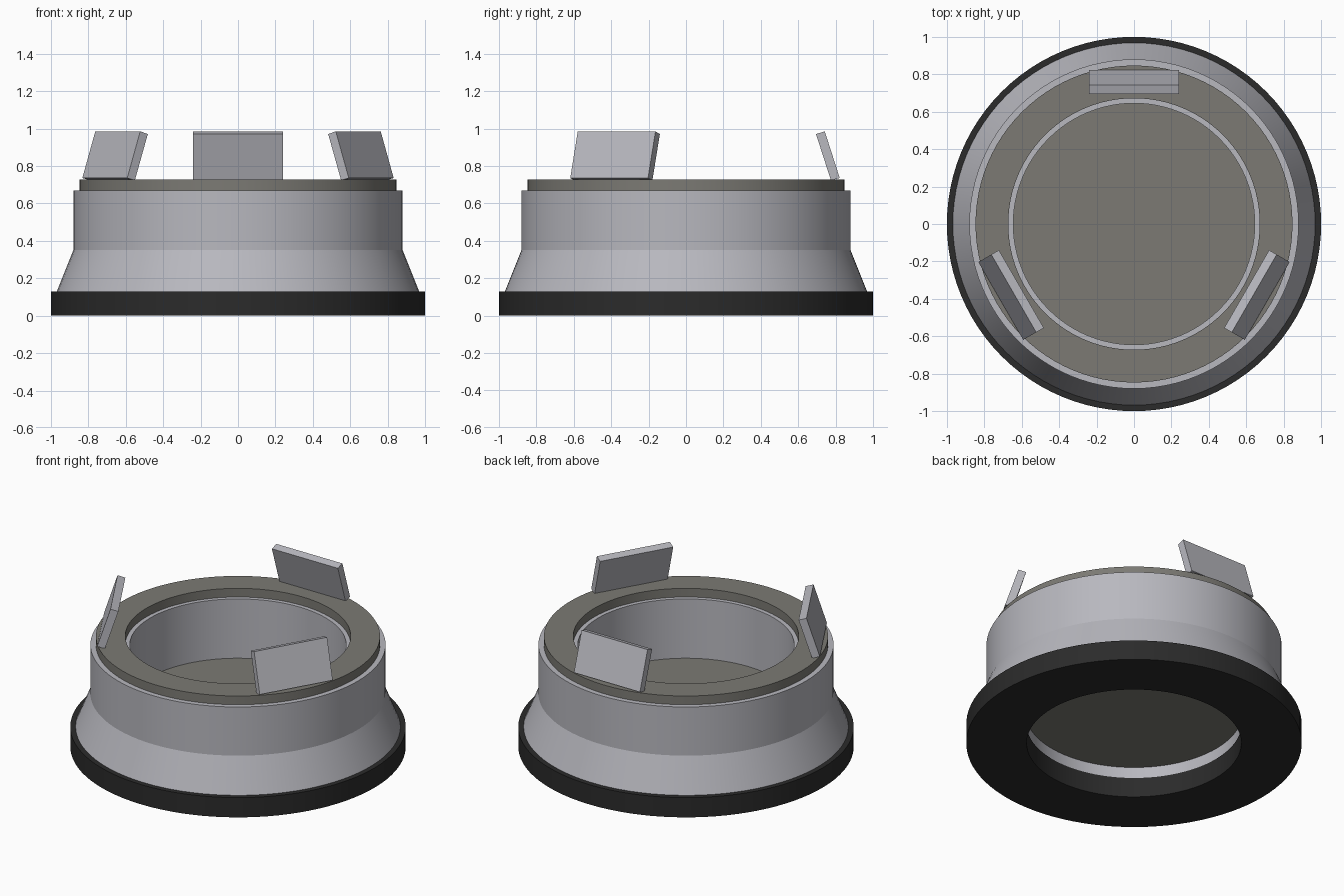
import bpy
import bmesh
from math import radians, cos, sin, tau

cube = bpy.data.objects.get("Cube")
if cube:
    bpy.data.objects.remove(cube, do_unlink=True)

SEGMENTS = 96


def make_material(name, rgb):
    mat = bpy.data.materials.new(name)
    mat.use_nodes = True
    color = (*rgb, 1.0)
    mat.diffuse_color = color
    mat.node_tree.nodes["Principled BSDF"].inputs["Base Color"].default_value = color
    return mat


def finish(name, bm, mat):
    bmesh.ops.recalc_face_normals(bm, faces=bm.faces)
    mesh = bpy.data.meshes.new(name)
    bm.to_mesh(mesh)
    bm.free()
    mesh.materials.append(mat)
    obj = bpy.data.objects.new(name, mesh)
    bpy.context.collection.objects.link(obj)
    return obj


def smooth(obj):
    bpy.ops.object.select_all(action="DESELECT")
    obj.select_set(True)
    bpy.context.view_layer.objects.active = obj
    bpy.ops.object.shade_smooth_by_angle(angle=radians(15))


def ring(name, profile, mat):
    """Revolve a closed (radius, z) outline around the z axis."""
    bm = bmesh.new()
    loops = []
    for i in range(SEGMENTS):
        a = tau * i / SEGMENTS
        loops.append([bm.verts.new((r * cos(a), r * sin(a), z)) for r, z in profile])
    n = len(profile)
    for i in range(SEGMENTS):
        here, after = loops[i], loops[(i + 1) % SEGMENTS]
        for j in range(n):
            k = (j + 1) % n
            bm.faces.new((here[j], after[j], after[k], here[k]))
    obj = finish(name, bm, mat)
    smooth(obj)


def disc(name, radius, z0, z1, mat):
    bm = bmesh.new()
    bmesh.ops.create_cone(bm, cap_ends=True, segments=SEGMENTS,
                          radius1=radius, radius2=radius, depth=z1 - z0)
    bmesh.ops.translate(bm, verts=bm.verts, vec=(0, 0, (z0 + z1) / 2))
    smooth(finish(name, bm, mat))


def tab(name, angle, mat):
    """Flat plate leaning inward, extruded along x and turned about z."""
    outline = [(0.775, 0.723), (0.822, 0.736), (0.742, 0.985), (0.695, 0.971)]
    bm = bmesh.new()
    face = bm.faces.new([bm.verts.new((-0.24, y, z)) for y, z in outline])
    side = bmesh.ops.extrude_face_region(bm, geom=[face])["geom"]
    moved = [v for v in side if isinstance(v, bmesh.types.BMVert)]
    bmesh.ops.translate(bm, verts=moved, vec=(0.48, 0, 0))
    obj = finish(name, bm, mat)
    obj.rotation_euler.z = radians(angle)


metal = make_material("light grey metal", (0.48, 0.48, 0.52))
stone = make_material("warm grey", (0.2, 0.195, 0.175))
rubber = make_material("black rubber", (0.024, 0.024, 0.024))

# Base and flared housing
ring("base_ring", [(0.64, 0), (1, 0), (1, 0.13), (0.64, 0.13)], rubber)
ring("housing", [(0.645, 0.13), (0.968, 0.13), (0.88, 0.35),
                 (0.88, 0.67), (0.645, 0.67)], metal)

# Top gasket and recessed inner floor
ring("top_gasket", [(0.672, 0.67), (0.847, 0.67), (0.847, 0.727), (0.672, 0.727)], stone)
disc("inner_floor", 0.645, 0.205, 0.28, stone)

# Three leaning tabs
for label, turn in (("back", 0), ("front_left", -120), ("front_right", 120)):
    tab(label + "_tab", turn, metal)
